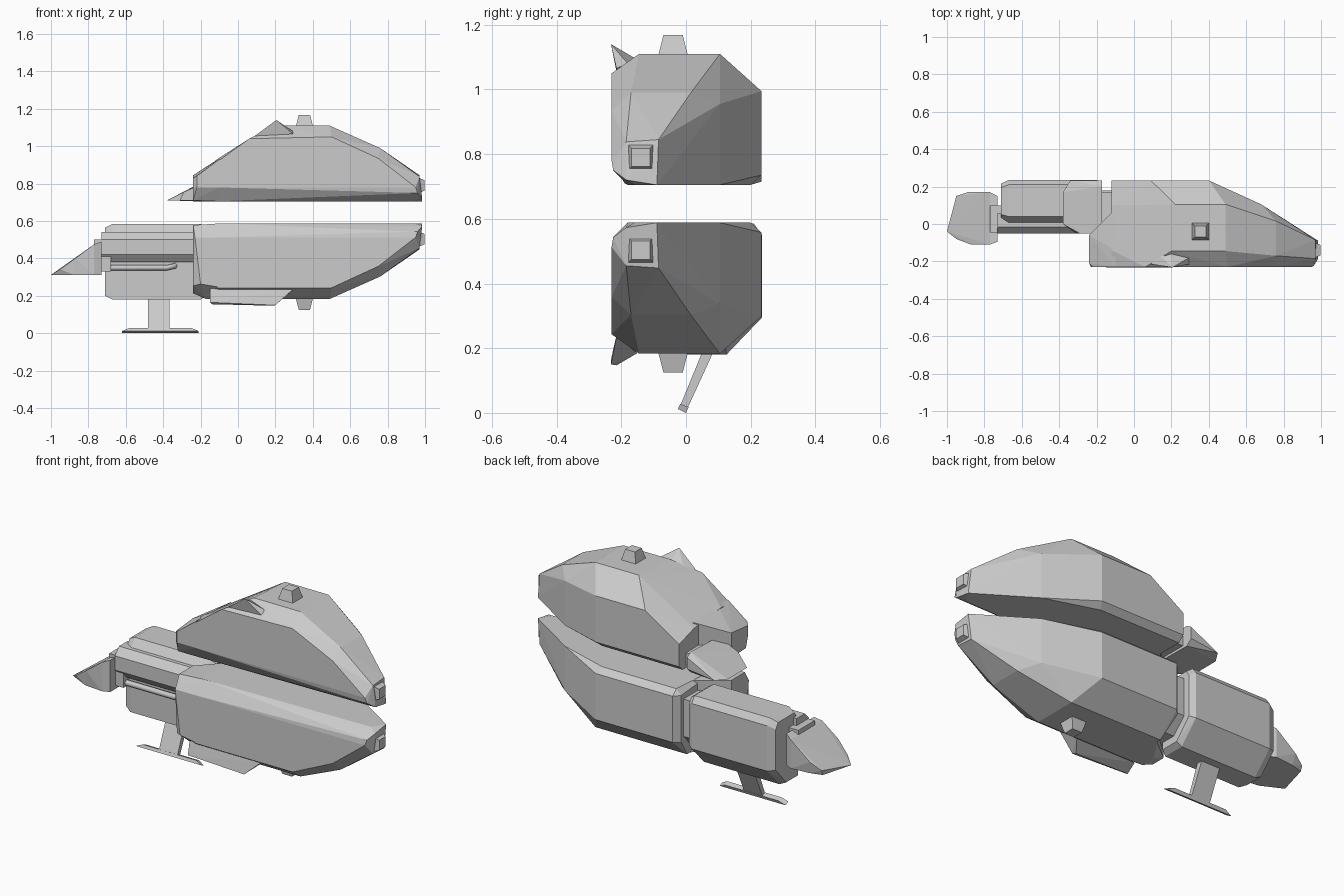
import bpy, bmesh
from mathutils import Vector

MID = 1.293  # height sum used to mirror upper parts to lower ones


def solid(name, pts, flip=False):
    """Faceted convex part through the given corner points."""
    bm = bmesh.new()
    for x, y, z in pts:
        bm.verts.new((x, y, MID - z if flip else z))
    res = bmesh.ops.convex_hull(bm, input=bm.verts)
    junk = [v for v in bm.verts if not v.link_faces]
    bmesh.ops.delete(bm, geom=junk, context='VERTS')
    bmesh.ops.dissolve_limit(bm, angle_limit=0.02, verts=bm.verts, edges=bm.edges)
    bmesh.ops.recalc_face_normals(bm, faces=bm.faces)
    me = bpy.data.meshes.new(name)
    bm.to_mesh(me)
    bm.free()
    ob = bpy.data.objects.new(name, me)
    bpy.context.collection.objects.link(ob)
    return ob


def extrude_x(prof, x0, x1):
    """Points of a (y, z) profile swept between two x positions."""
    return [(x, y, z) for x in (x0, x1) for y, z in prof]


def frustum(name, c, axis, h, r0, r1, flip=False):
    """Square stud pointing along x or z."""
    pts = []
    for d, r in ((0, r0), (h, r1)):
        for a in (-r, r):
            for b in (-r, r):
                o = (d, a, b) if axis == 'x' else (a, b, d)
                pts.append(tuple(Vector(c) + Vector(o)))
    return solid(name, pts, flip)


# Front nose shape shared by both hull halves
nose = [(0.49, -0.145, 1.11), (0.49, 0.105, 1.11), (0.40, 0.233, 0.995),
        (0.40, 0.233, 0.735), (0.38, 0.20, 0.705), (0.50, -0.23, 1.05),
        (0.76, -0.17, 0.99), (0.76, 0.015, 0.99), (0.68, 0.105, 0.955),
        (0.68, 0.105, 0.705), (0.75, -0.23, 0.935),
        (0.97, -0.185, 0.838), (0.97, -0.085, 0.845), (0.985, -0.09, 0.705),
        (0.985, -0.185, 0.72), (0.95, -0.23, 0.78), (0.96, -0.225, 0.75),
        (0.94, -0.16, 0.705)]

# Upper hull: main body with sloped back, and the longer front-side heel
solid("upper_hull", nose + [
    (0.20, -0.145, 1.11), (0.22, 0.105, 1.11), (0.09, 0.233, 0.995),
    (0.06, -0.23, 1.04), (-0.12, 0.233, 0.86), (-0.12, 0.233, 0.735),
    (-0.12, 0.20, 0.705), (-0.12, -0.18, 0.705), (-0.12, -0.23, 0.78),
    (-0.12, -0.23, 0.91), (-0.12, -0.14, 0.925), (-0.12, 0.10, 0.90)])
solid("upper_heel", [
    (-0.24, -0.21, 0.83), (-0.24, -0.06, 0.845), (-0.24, -0.06, 0.705),
    (-0.24, -0.19, 0.71), (-0.24, -0.21, 0.78), (-0.22, -0.23, 0.84),
    (-0.22, -0.23, 0.78), (-0.10, -0.23, 0.93), (-0.10, -0.23, 0.78),
    (-0.10, -0.18, 0.705), (-0.10, 0.08, 0.705), (-0.10, 0.08, 0.92),
    (-0.10, -0.14, 0.935)])

# Lower hull: mirrored nose with a blunt back
solid("lower_hull", nose + [
    (-0.08, -0.145, 1.11), (-0.08, 0.105, 1.11), (-0.11, 0.20, 1.0),
    (-0.08, 0.233, 0.995), (-0.08, 0.233, 0.735), (-0.11, 0.20, 0.735),
    (-0.08, 0.20, 0.705), (-0.11, -0.18, 0.705), (-0.11, -0.23, 0.78),
    (-0.11, -0.23, 1.05)], flip=True)
solid("lower_heel", [
    (-0.24, -0.20, 1.04), (-0.24, -0.14, 1.08), (-0.24, -0.06, 1.08),
    (-0.24, -0.06, 0.715), (-0.24, -0.18, 0.715), (-0.24, -0.21, 0.78),
    (-0.20, -0.23, 1.03), (-0.23, -0.23, 0.78), (-0.17, -0.14, 1.11),
    (-0.17, -0.05, 1.11), (-0.08, -0.23, 1.05), (-0.08, -0.145, 1.11),
    (-0.08, 0.08, 1.11), (-0.08, 0.08, 0.705), (-0.08, -0.18, 0.705),
    (-0.08, -0.23, 0.78)], flip=True)

# Square studs on hull faces and noses
for tag, flip in (("upper", False), ("lower", True)):
    frustum(tag + "_stud", (0.355, -0.04, 1.105), 'z', 0.063, 0.046, 0.03, flip)
    frustum(tag + "_nose_stud", (0.96, -0.14, 0.79), 'x', 0.037, 0.043, 0.028, flip)

# Side fins
solid("upper_fin", [(0.205, -0.232, 1.14), (0.09, -0.215, 1.055), (0.295, -0.215, 1.065),
                    (0.14, -0.17, 1.08), (0.295, -0.18, 1.08), (0.20, -0.155, 1.095)])
solid("lower_fin", [(-0.15, -0.215, 0.24), (0.295, -0.215, 0.235),
                    (-0.13, -0.15, 0.185), (0.24, -0.15, 0.185),
                    (-0.15, -0.232, 0.165), (0.20, -0.232, 0.15),
                    (-0.14, -0.215, 0.155), (0.19, -0.215, 0.147)])

# Upper rear wedge continuing the slope, with its neck
solid("upper_rear_wedge", [
    (-0.38, 0.0, 0.71), (-0.38, 0.17, 0.71), (-0.34, 0.233, 0.715),
    (-0.31, -0.05, 0.71), (-0.29, -0.05, 0.755), (-0.17, -0.05, 0.71),
    (-0.17, -0.05, 0.81), (-0.17, 0.20, 0.82), (-0.17, 0.233, 0.80),
    (-0.17, 0.233, 0.735), (-0.17, 0.20, 0.705)])
solid("upper_neck", extrude_x([(-0.04, 0.72), (0.17, 0.72), (0.17, 0.79), (-0.04, 0.79)],
                              -0.19, -0.06))

# Lower rear block, chamfered at both ends
block = [(0.0, 0.18), (0.125, 0.18), (0.235, 0.295), (0.235, 0.55),
         (0.21, 0.585), (0.04, 0.585), (0.0, 0.53)]
inset = [(y + (0.11 - y) * 0.15, z + (0.38 - z) * 0.1) for y, z in block]
solid("rear_block", extrude_x(block, -0.67, -0.20) + extrude_x(inset, -0.71, -0.17))
solid("rear_neck", extrude_x([(-0.04, 0.24), (0.10, 0.24), (0.18, 0.32), (0.18, 0.53),
                              (-0.04, 0.53)], -0.22, -0.05))

# Long side barrel and the pipe beneath it
barrel = [(-0.02, 0.38), (0.06, 0.38), (0.06, 0.54), (-0.015, 0.54),
          (-0.052, 0.50), (-0.052, 0.42)]
solid("side_barrel", extrude_x(barrel, -0.73, -0.15))
cu = bpy.data.curves.new("side_pipe", 'CURVE')
cu.dimensions = '3D'
cu.bevel_depth = 0.016
cu.bevel_resolution = 1
cu.use_fill_caps = True
sp = cu.splines.new('POLY')
path = [(-0.75, -0.02, 0.35), (-0.38, -0.02, 0.35), (-0.345, -0.015, 0.358), (-0.33, 0.03, 0.365)]
sp.points.add(len(path) - 1)
for p, c in zip(sp.points, path):
    p.co = (*c, 1)
bpy.context.collection.objects.link(bpy.data.objects.new("side_pipe", cu))

# Flat-bottomed tail blade and its collar
solid("tail_blade", [
    (-1.0, -0.04, 0.312), (-0.95, 0.15, 0.34), (-0.89, 0.17, 0.38), (-0.95, -0.08, 0.342),
    (-0.87, -0.11, 0.40), (-0.95, 0.14, 0.312), (-0.88, 0.16, 0.312), (-0.88, -0.10, 0.312)]
    + [(x, y, z) for x, y0, y1, z1 in ((-0.77, -0.11, 0.17, 0.475), (-0.73, -0.095, 0.15, 0.49))
       for y in (y0, y1) for z in (0.312, z1)])
solid("tail_collar", extrude_x([(-0.045, 0.33), (0.10, 0.33), (0.10, 0.50), (-0.045, 0.50)],
                               -0.77, -0.68))

# Leaning stand with a flat foot bar
solid("stand_leg", [(x, y, z) for x in (-0.48, -0.365)
                    for y, z in ((0.055, 0.20), (0.09, 0.20), (-0.022, 0.012), (0.0, 0.004))])
solid("stand_foot", [(-0.62, -0.025, 0.012), (-0.62, 0.0, 0.0), (-0.21, -0.025, 0.012),
                     (-0.21, 0.0, 0.0), (-0.58, -0.018, 0.028), (-0.58, 0.008, 0.018),
                     (-0.25, -0.018, 0.028), (-0.25, 0.008, 0.018)])
